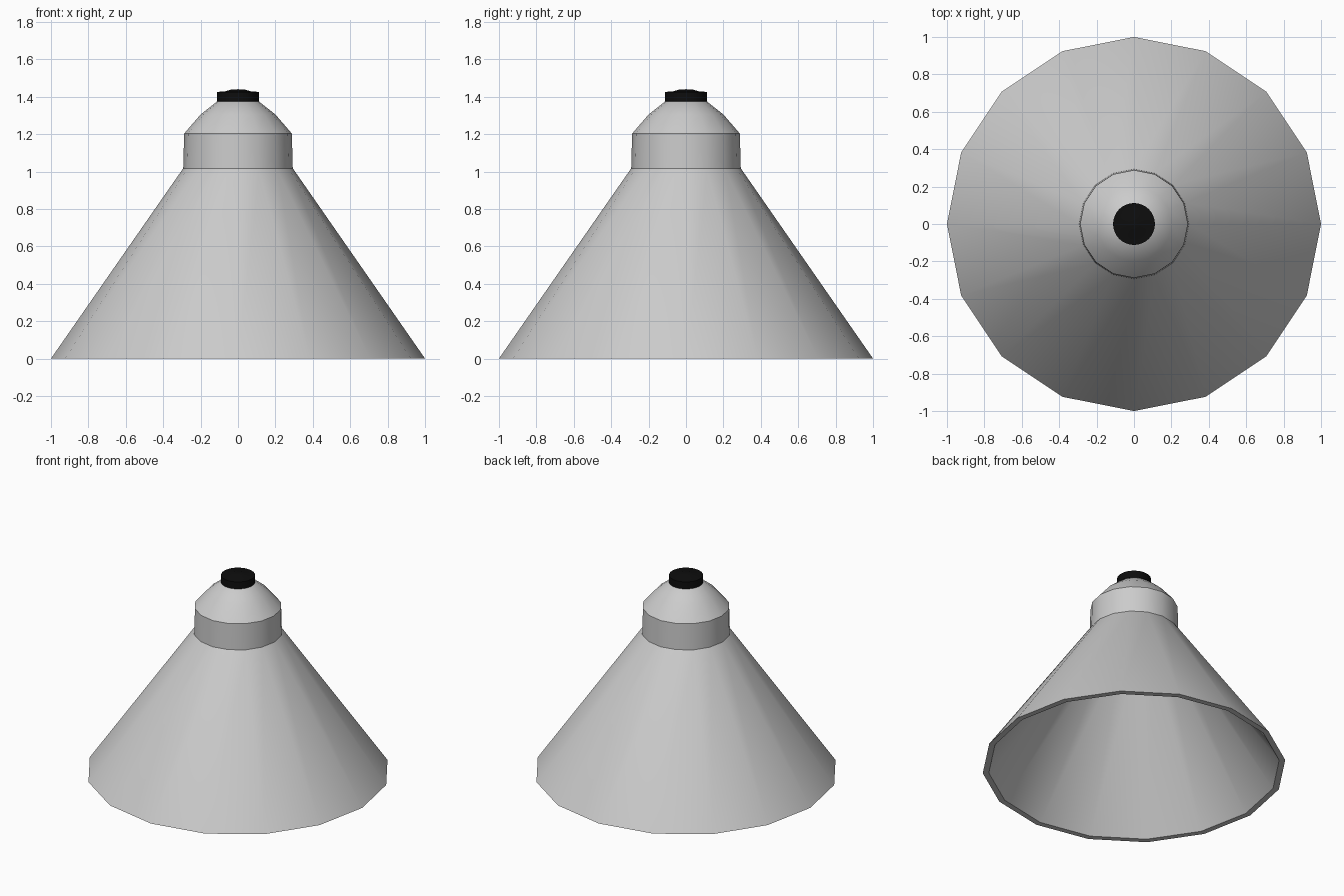
import bpy
import math

cube = bpy.data.objects.get("Cube")
if cube:
    bpy.data.objects.remove(cube, do_unlink=True)


def make_material(name, value):
    mat = bpy.data.materials.new(name)
    mat.use_nodes = True
    colour = (value, value, value, 1)
    mat.diffuse_color = colour
    mat.node_tree.nodes["Principled BSDF"].inputs["Base Color"].default_value = colour
    return mat


def lathe(name, profile, sides, mat, closed=False):
    """Spin (radius, height) points around z; radius 0 makes a pole."""
    verts, rings, faces = [], [], []
    for r, z in profile:
        count = sides if r > 0 else 1
        rings.append([len(verts) + i for i in range(count)])
        for i in range(count):
            a = 2 * math.pi * i / sides
            verts.append((r * math.cos(a), r * math.sin(a), z))
    pairs = list(zip(rings, rings[1:]))
    if closed:
        pairs.append((rings[-1], rings[0]))
    for low, high in pairs:
        for i in range(sides):
            j = (i + 1) % sides
            quad = [low[i % len(low)], low[j % len(low)],
                    high[j % len(high)], high[i % len(high)]]
            faces.append(list(dict.fromkeys(quad)))
    mesh = bpy.data.meshes.new(name)
    mesh.from_pydata(verts, [], faces)
    mesh.materials.append(mat)
    obj = bpy.data.objects.new(name, mesh)
    bpy.context.collection.objects.link(obj)
    bpy.ops.object.select_all(action="DESELECT")
    obj.select_set(True)
    bpy.context.view_layer.objects.active = obj
    bpy.ops.object.shade_smooth_by_angle(angle=math.radians(30))
    return obj


grey = make_material("light grey metal", 0.6)
black = make_material("black plastic", 0.004)

# Hollow shade: outer cone, neck and dome, then back down the inside to the rim
lathe("lamp_shade", [
    (1.0, 0), (0.298, 1.01), (0.293, 1.015), (0.288, 1.203), (0.2, 1.305),
    (0.11, 1.376), (0, 1.4),
    (0, 1.37), (0.1, 1.35), (0.18, 1.285), (0.26, 1.19), (0.265, 1.01),
    (0.96, 0)], 16, grey, closed=True)

# Fitting on top of the dome, with a slightly raised centre
lathe("top_cap", [
    (0, 1.375), (0.112, 1.375), (0.112, 1.426), (0.07, 1.428),
    (0.035, 1.439), (0, 1.44)], 32, black)
